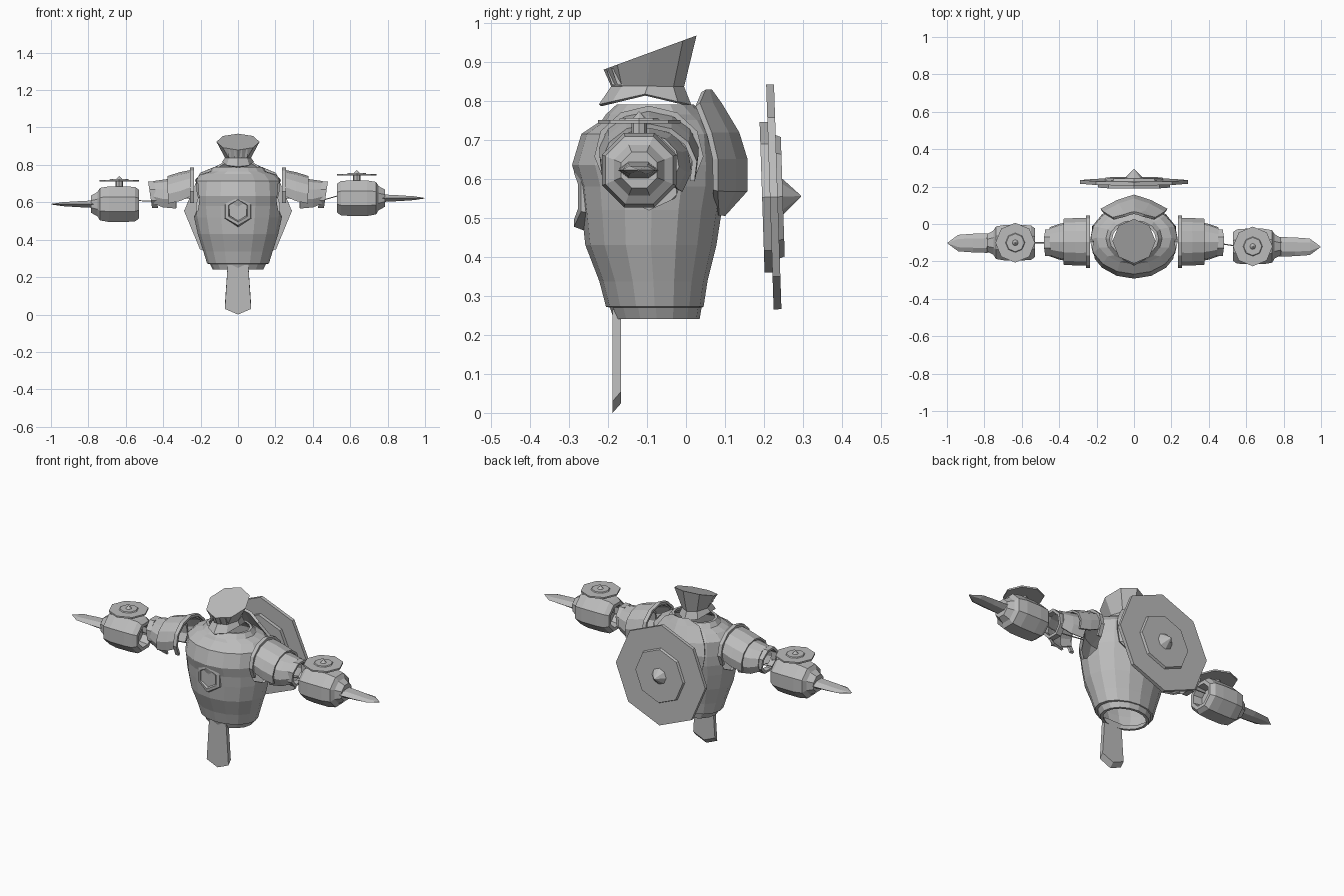
import bpy, bmesh, math
from mathutils import Matrix, Vector

if "Cube" in bpy.data.objects:
    bpy.data.objects.remove(bpy.data.objects["Cube"])

steel = bpy.data.materials.new("plain_grey")
steel.diffuse_color = (0.5, 0.5, 0.5, 1)
steel.use_nodes = True
steel.node_tree.nodes["Principled BSDF"].inputs["Base Color"].default_value = steel.diffuse_color


def loft(name, rings, closed=True, caps=True, loop=False, thick=0):
    """Skin a list of equal-length point rings."""
    bm = bmesh.new()
    vs = [[bm.verts.new(p) for p in r] for r in rings]
    n = len(vs[0])
    for i in range(len(vs) if loop else len(vs) - 1):
        a, b = vs[i], vs[(i + 1) % len(vs)]
        for k in range(n if closed else n - 1):
            j = (k + 1) % n
            bm.faces.new((a[k], a[j], b[j], b[k]))
    if caps and closed and not loop:
        bm.faces.new(vs[0])
        bm.faces.new(vs[-1])
    bmesh.ops.recalc_face_normals(bm, faces=bm.faces)
    me = bpy.data.meshes.new(name)
    bm.to_mesh(me)
    bm.free()
    me.materials.append(steel)
    ob = bpy.data.objects.new(name, me)
    bpy.context.collection.objects.link(ob)
    if thick:
        m = ob.modifiers.new("thickness", 'SOLIDIFY')
        m.thickness, m.offset = thick, 0
    return ob


def ring(axis, c, ra, rb, n=8, start=0.0, sweep=360.0):
    """Ellipse or arc of n points around one axis; angle 0 lies on the first cross axis."""
    pts = []
    full = sweep == 360
    for k in range(n):
        t = math.radians(start + sweep * k / (n if full else n - 1))
        a, b = ra * math.cos(t), rb * math.sin(t)
        d = {'X': (0, a, b), 'Y': (a, 0, b), 'Z': (a, b, 0)}[axis]
        pts.append(Vector(c) + Vector(d))
    return pts


# hollow torso shell: z, half width, front y, back y
rows = [(.24, .135, -.185, .035), (.27, .15, -.195, .04), (.272, .165, -.205, .045),
        (.337, .185, -.222, .055), (.43, .215, -.258, .078), (.52, .235, -.268, .092),
        (.58, .242, -.275, .105), (.635, .243, -.292, .11), (.715, .235, -.268, .1),
        (.75, .20, -.215, .07), (.765, .15, -.205, .05), (.79, .132, -.178, .02)]
outer = [ring('Z', (0, (f + b) / 2, z), w, (b - f) / 2, 16) for z, w, f, b in rows]
inner = [ring('Z', (0, (f + b) / 2, z), w - .015, (b - f) / 2 - .015, 16) for z, w, f, b in rows]
torso = loft("torso", outer + inner[::-1], loop=True)

# arm openings through both sides of the torso
cutter = loft("arm_hole_cutter", [ring('X', (x, -.095, .625), .095, .105, 8) for x in (-.5, .5)])
cutter.hide_render = True
cutter.hide_viewport = True
cut = torso.modifiers.new("arm_holes", 'BOOLEAN')
cut.object, cut.operation, cut.solver = cutter, 'DIFFERENCE', 'EXACT'

# raised back plate with a centre ridge: z, ridge y, half width, edge y
back = [(.51, .095, .05, .08), (.57, .15, .16, .075), (.65, .15, .175, .075),
        (.715, .13, .16, .06), (.79, .085, .11, .03), (.825, .06, .05, .045)]
loft("back_plate", [[(w * u, y + (e - y) * abs(u) ** 1.4, z) for u in (-1, -.5, 0, .5, 1)]
                    for z, y, w, e in back], closed=False, thick=.015)

# six-sided chest frame that bends with the chest
frame = []
for r, y in ((.092, -.25), (.078, -.287), (.06, -.287), (.05, -.262)):
    frame.append([(p.x, p.y + 4 * p.x ** 2, p.z)
                  for p in ring('Y', (0, y, .555), r, r, 6, 30)])
loft("chest_frame", frame, loop=True)
loft("chest_panel", [ring('Y', (0, y, .555), .053, .053, 6, 30) for y in (-.274, -.24)])

# hanging front plate with a pointed end
outline = [(-.055, .27), (-.07, .035), (0, .005), (.07, .035), (.055, .27)]
loft("front_plate", [[(x, -.188, max(0, z - .005)) for x, z in outline],
                     [(x, -.166, z + (.02 if z < .1 else 0)) for x, z in outline]])

# helmet crown with slanted flat top, then flared brim
low = ring('Z', (0, -.098, .835), .068, .093, 8)
top = [Vector((p.x, p.y, .88 + (p.y + .21) * .367)) for p in ring('Z', (0, -.092, 0), .115, .119, 8)]
loft("helmet_crown", [low, top])
brim = [Vector((p.x, p.y, .788 + .027 * (1 - abs(p.y + .105) / .115)))
        for p in ring('Z', (0, -.105, 0), .082, .115, 8)]
loft("helmet_brim", [ring('Z', (0, -.098, .838), .064, .088, 8), brim], caps=False, thick=.008)

# visor bars
for i, x in enumerate((-.045, -.015, .015, .045)):
    pts = []
    for z, y in ((.84, -.196), (.883, -.211)):
        yy = y + .45 * abs(x)
        pts.append([(x - .007, yy, z), (x + .007, yy, z), (x + .007, yy + .02, z), (x - .007, yy + .02, z)])
    loft(f"visor_bar_{i + 1}", pts)


def layered_disc(name, axis, c, layers):
    """Stack of eight-sided slabs; each layer lists (offset, radius) rings."""
    d = {'Y': Vector((0, 1, 0)), 'Z': Vector((0, 0, 1))}[axis]
    return [loft(f"{name}_{part}", [ring(axis, Vector(c) + d * t, r, r) for t, r in prof])
            for part, prof in layers]


# round shield on the back, leaning slightly
pivot = Vector((0, .215, .553))
for ob in layered_disc("shield", 'Y', pivot, [
        ("front_layer", [(-.02, .193), (0, .193)]),
        ("main_layer", [(0, .288), (.02, .288)]),
        ("boss_plate", [(.02, .158), (.033, .153)]),
        ("spike", [(.033, .046), (.08, .001)])]):
    ob.data.transform(Matrix.Translation(pivot) @ Matrix.Rotation(math.radians(1.9), 4, 'X')
                      @ Matrix.Translation(-pivot))

# arms: s is the side, hands differ a little in height and depth
for side, s, hy, hz in (("left", -1, -.10, .59), ("right", 1, -.12, .622)):
    # shoulder flange and overlapping arched plates, open underneath
    def arch(name, spec, start, thick):
        loft(f"{side}_{name}", [ring('X', (s * x, -.095, z), ry, rz, 9, start, 180 - 2 * start)
                                for x, z, ry, rz in spec], closed=False, thick=thick)
    arch("shoulder_flange", [(.234, .665, .133, .115), (.256, .665, .133, .115)], -35, .014)
    arch("shoulder_plate", [(.245, .67, .122, .098), (.31, .645, .122, .11),
                            (.375, .63, .118, .105)], -20, .012)
    arch("upper_arm_plate", [(.33, .63, .105, .095), (.40, .63, .09, .085),
                             (.45, .64, .072, .068)], -40, .012)

    # elbow cuff, tipped with the arm
    def cuff(x, r):
        return [Vector((p.x + s * (p.z - .64) * .15, p.y, p.z))
                for p in ring('X', (s * x, -.1, .64), r, r, 8, 22.5)]
    loft(f"{side}_elbow_cuff", [cuff(.438, .062), cuff(.438, .077), cuff(.47, .077), cuff(.47, .062)],
         loop=True)

    # thin connecting cord
    cord = [(.25, -.1, .625), (.43, -.1, .605), (.56, hy, hz + .02)]
    loft(f"{side}_cord", [ring('X', (s * x, y, z), .003, .003, 6) for x, y, z in cord])

    # faceted hollow forearm barrel
    barrel = [(.58, .055), (.528, .062), (.528, .082), (.55, .099), (.60, .103), (.69, .103),
              (.738, .094), (.752, .07), (.785, .05)]
    loft(f"{side}_forearm", [ring('X', (s * x, hy, hz), r, r, 8, 22.5) for x, r in barrel])

    # flat pointed blade
    blade = [(.75, .05, .035), (.79, .052, .022), (.86, .05, .018), (.94, .044, .012), (.997, .002, .002)]
    loft(f"{side}_blade", [ring('X', (s * x, hy - .002, hz), a, b, 6) for x, a, b in blade])

    # small disc above the forearm
    layered_disc(f"{side}_forearm_disc", 'Z', (s * .635, hy, hz + .12), [
        ("stem", [(-.04, .02), (0, .02)]),
        ("plate", [(0, .106), (.009, .106)]),
        ("boss", [(.009, .052), (.014, .048)]),
        ("spike", [(.014, .016), (.03, .001)])])
